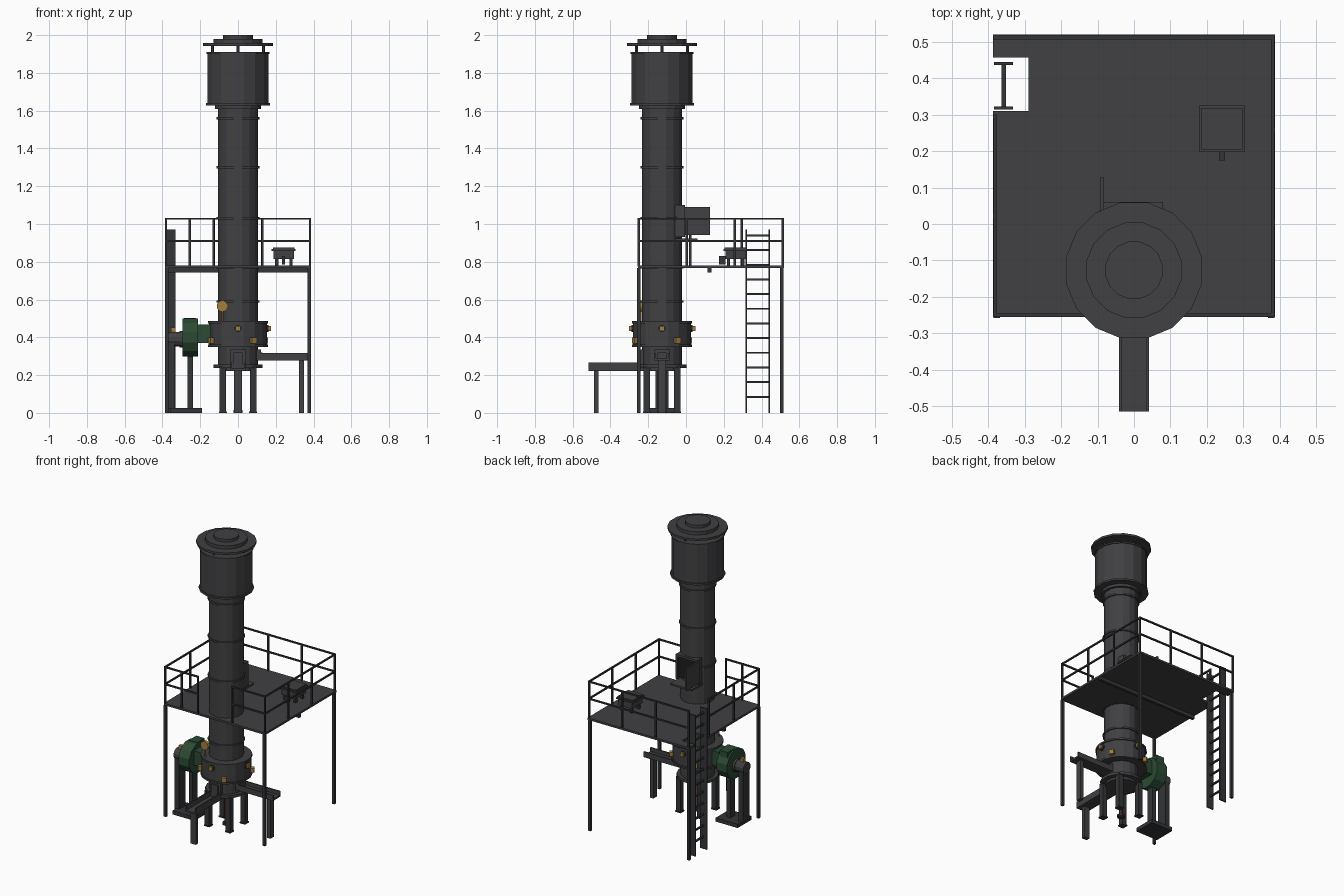
import bpy
import bmesh
from math import pi, cos, sin, radians
from mathutils import Vector, Matrix

if "Cube" in bpy.data.objects:
    bpy.data.objects.remove(bpy.data.objects["Cube"])


def material(name, rgb):
    m = bpy.data.materials.new(name)
    m.use_nodes = True
    m.diffuse_color = (*rgb, 1)
    m.node_tree.nodes["Principled BSDF"].inputs["Base Color"].default_value = (*rgb, 1)
    return m


plate = material("dark plate steel", (0.052, 0.052, 0.056))
frame = material("frame steel", (0.034, 0.035, 0.038))
black = material("sooty black", (0.012, 0.012, 0.012))
green = material("machine green", (0.025, 0.07, 0.035))
brass = material("brass", (0.36, 0.21, 0.05))
red = material("rust red", (0.18, 0.045, 0.03))

AY = -0.127  # tower axis


def finish(name, bm, mat):
    bmesh.ops.recalc_face_normals(bm, faces=bm.faces)
    me = bpy.data.meshes.new(name)
    bm.to_mesh(me)
    bm.free()
    me.materials.append(mat)
    ob = bpy.data.objects.new(name, me)
    bpy.context.collection.objects.link(ob)
    return ob


def box(name, x, y, z, mat, turn=0, pivot=(0, 0)):
    """Box from (low, high) ranges, optionally turned about a vertical axis."""
    bm = bmesh.new()
    bmesh.ops.create_cube(bm, size=1)
    for v in bm.verts:
        v.co = Vector([r[0] + (c + 0.5) * (r[1] - r[0]) for c, r in zip(v.co, (x, y, z))])
    p = Vector((*pivot, 0))
    bmesh.ops.rotate(bm, verts=bm.verts, cent=p, matrix=Matrix.Rotation(turn, 3, "Z"))
    return finish(name, bm, mat)


def rod(name, a, b, radius, mat, sides=16):
    """Prism between two points, with a flat side facing the main axes."""
    a, b = Vector(a), Vector(b)
    bm = bmesh.new()
    bmesh.ops.create_cone(bm, cap_ends=True, segments=sides, radius1=radius,
                          radius2=radius, depth=(b - a).length)
    bmesh.ops.rotate(bm, verts=bm.verts, matrix=Matrix.Rotation(pi / sides, 3, "Z"))
    turn = Vector((0, 0, 1)).rotation_difference(b - a).to_matrix()
    bmesh.ops.rotate(bm, verts=bm.verts, matrix=turn)
    bmesh.ops.translate(bm, verts=bm.verts, vec=(a + b) / 2)
    return finish(name, bm, mat)


def ring(name, radius, z0, z1, mat=plate):
    return rod(name, (0, AY, z0), (0, AY, z1), radius, mat)


def mid(c, w):
    return (c - w / 2, c + w / 2)


# Tower shell, joint bands and flanges
ring("shaft", 0.109, 0.25, 1.63)
for z in (0.59, 0.77, 1.03, 1.3, 1.56):
    ring("joint_band", 0.117, z - 0.006, z + 0.006)
ring("bottom_flange", 0.132, 0.238, 0.256)
ring("bottom_door", 0.1, 0.222, 0.24)
ring("head_collar", 0.125, 1.61, 1.63)
ring("head_lower_flange", 0.173, 1.628, 1.64)
ring("head", 0.164, 1.635, 1.91)
ring("head_upper_flange", 0.17, 1.9, 1.91)

# Cap carried on short struts
ring("cap_plate", 0.19, 1.943, 1.957)
ring("cap_step", 0.133, 1.957, 1.98)
ring("cap_top", 0.08, 1.98, 2.0)
for k in range(4):
    a = k * pi / 2
    x, y = 0.135 * cos(a), AY + 0.135 * sin(a)
    rod("cap_strut", (x, y, 1.9), (x, y, 1.95), 0.008, frame, 6)

# Wind box with brass sight ports
ring("wind_box", 0.156, 0.355, 0.482)
for z in (0.355, 0.48):
    ring("wind_box_rim", 0.163, z - 0.006, z + 0.006)
for k in range(4):
    for offset, z, w in ((0, 0.447, 0.026), (30, 0.383, 0.03)):
        box("sight_port", (0.14, 0.176), mid(AY, w), mid(z, w), brass,
            radians(offset) + k * pi / 2, (0, AY)).location.x -= 0
        if offset:
            continue
        a = k * pi / 2
        d = Vector((cos(a), sin(a), 0))
        c = Vector((0, AY, z))
        rod("port_flange", c + d * 0.15, c + d * 0.162, 0.02, frame, 8)

# Pressure gauge
rod("gauge_stem", (-0.083, -0.24, 0.48), (-0.083, -0.24, 0.55), 0.005, brass, 6)
rod("gauge_dial", (-0.083, -0.25, 0.565), (-0.083, -0.23, 0.565), 0.03, brass, 12)

# Tower legs and centre prop
for sx in (-1, 1):
    for sy in (-1, 1):
        x, y = 0.08 * sx, AY + 0.08 * sy
        box("tower_leg", mid(x, 0.034), mid(y, 0.034), (0, 0.245), frame)
        box("leg_foot", mid(x, 0.042), mid(y, 0.042), (0, 0.008), frame)
rod("centre_prop", (0, AY, 0.01), (0, AY, 0.23), 0.012, red, 8)
rod("prop_foot", (0, AY, 0), (0, AY, 0.015), 0.026, frame, 8)


# Tapping troughs: one to the front, one to the left at a higher level
def trough(name, turn, reach, leg_at, z0, z1):
    def part(label, r, t, z):
        box(name + label, r, (AY + t[0], AY + t[1]), z, plate, turn, (0, AY))
    part("_floor", (0.1, reach), (-0.04, 0.04), (z0, z0 + 0.012))
    for s in (-0.037, 0.037):
        part("_wall", (0.1, reach), mid(s, 0.008), (z0, z1))
    part("_leg", mid(leg_at, 0.026), (-0.02, 0.02), (0, z0))
    part("_housing", (0.09, 0.122), (-0.04, 0.04), (z0, 0.335))
    part("_breast", (0.1, 0.13), (-0.025, 0.025), (z0, 0.32))


trough("metal_trough", -pi / 2, 0.388, 0.348, 0.222, 0.268)
trough("slag_trough", 0, 0.385, 0.337, 0.278, 0.316)

# Blower with duct, motor, pedestal and base
rod("blower_casing", (-0.295, AY, 0.4), (-0.213, AY, 0.4), 0.104, green, 12)
box("blower_outlet", (-0.285, -0.223), (AY, AY + 0.08), (0.42, 0.503), green)
box("blower_duct", (-0.22, -0.145), mid(AY, 0.1), (0.37, 0.468), green)
rod("blower_hub", (-0.31, AY, 0.39), (-0.29, AY, 0.39), 0.045, plate, 12)
rod("motor", (-0.375, AY, 0.39), (-0.305, AY, 0.39), 0.04, plate, 12)
box("motor_terminal", (-0.356, -0.332), mid(AY, 0.024), (0.425, 0.452), brass)
box("motor_pedestal", (-0.37, -0.335), mid(AY, 0.07), (0.02, 0.37), frame)
box("blower_post", mid(-0.253, 0.028), mid(AY, 0.05), (0.02, 0.32), frame)
box("blower_base", (-0.358, -0.19), mid(AY, 0.15), (0, 0.026), frame)

# Charging door, opening and sill at the back of the shaft
box("charging_opening", (-0.07, 0.07), (-0.04, -0.012), (0.945, 1.085), black)
for x in (-0.076, 0.076):
    box("opening_jamb", mid(x, 0.012), (-0.06, -0.005), (0.93, 1.1), plate)
box("opening_lintel", (-0.08, 0.08), (-0.045, -0.005), (1.085, 1.1), plate)
box("charging_sill", (-0.085, 0.08), (-0.06, 0.06), (0.912, 0.924), plate)
box("charging_door", (-0.093, -0.082), (-0.02, 0.127), (0.942, 1.09), plate)

# Platform deck, notched for the ladder
bm = bmesh.new()
outline = ((-0.387, -0.255), (0.387, -0.255), (0.387, 0.52), (-0.387, 0.52),
           (-0.387, 0.457), (-0.29, 0.457), (-0.29, 0.31), (-0.387, 0.31))
face = bm.faces.new([bm.verts.new((x, y, 0.766)) for x, y in outline])
top = bmesh.ops.extrude_face_region(bm, geom=[face])["geom"]
bmesh.ops.translate(bm, vec=(0, 0, 0.014), verts=[g for g in top if isinstance(g, bmesh.types.BMVert)])
finish("platform_deck", bm, plate)

# Platform beams and posts
box("cross_beam", (-0.385, 0.385), mid(0.125, 0.02), (0.742, 0.767), frame)
for x in (-0.377, 0.377):
    for y in (-0.25, 0.507):
        box("platform_post", mid(x, 0.017), mid(y, 0.017), (0, 0.767), frame)


# Railings: two rails and evenly spaced posts per run
def railing(a, b, posts):
    a, b = Vector(a), Vector(b)
    for z in (0.91, 1.028):
        box("guard_rail", (a.x - 0.005, b.x + 0.005), (a.y - 0.005, b.y + 0.005),
            mid(z, 0.01), frame)
    for k in range(posts):
        p = a.lerp(b, k / (posts - 1))
        box("rail_post", mid(p.x, 0.011), mid(p.y, 0.011), (0.775, 1.033), frame)


railing((-0.381, -0.25), (-0.13, -0.25), 3)
railing((0.13, -0.25), (0.381, -0.25), 2)
railing((-0.381, 0.512), (0.381, 0.512), 4)
railing((0.381, -0.25), (0.381, 0.512), 4)
railing((-0.381, -0.25), (-0.381, 0.295), 3)

# Access ladder
for y in (0.318, 0.441):
    box("ladder_stringer", (-0.384, -0.332), mid(y, 0.008), (0, 0.972), frame)
for k in range(12):
    z = 0.085 + 0.0777 * k
    box("ladder_rung", mid(-0.358, 0.012), (0.318, 0.441), mid(z, 0.01), frame)

# Weighing scale on the platform
box("scale_body", (0.188, 0.297), (0.208, 0.318), (0.815, 0.862), plate)
box("scale_pan", (0.178, 0.305), (0.198, 0.325), (0.858, 0.868), plate)
box("scale_pan_top", (0.185, 0.298), (0.205, 0.318), (0.868, 0.876), plate)
box("scale_handle", mid(0.242, 0.016), (0.174, 0.21), (0.785, 0.83), frame)
for x in (0.205, 0.28):
    for y in (0.225, 0.3):
        box("scale_leg", mid(x, 0.017), mid(y, 0.017), (0.775, 0.82), frame)
